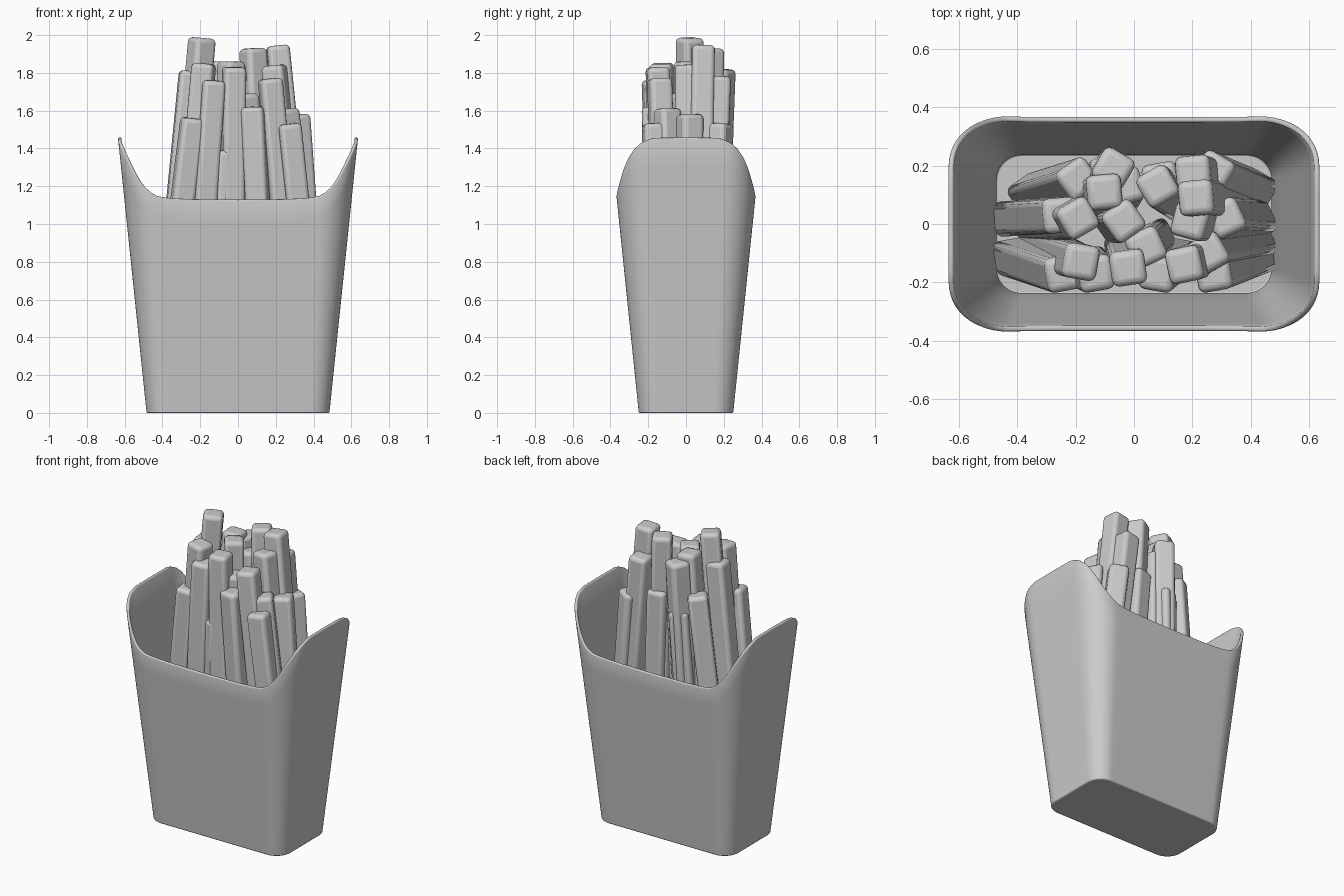
import bpy, bmesh, math
from mathutils import Vector, Matrix

if "Cube" in bpy.data.objects:
    bpy.data.objects.remove(bpy.data.objects["Cube"])


def finish(name, bm):
    bmesh.ops.recalc_face_normals(bm, faces=bm.faces)
    me = bpy.data.meshes.new(name)
    bm.to_mesh(me)
    bm.free()
    ob = bpy.data.objects.new(name, me)
    bpy.context.collection.objects.link(ob)
    return ob


def smooth(ob, angle):
    bpy.ops.object.select_all(action='DESELECT')
    ob.select_set(True)
    bpy.context.view_layer.objects.active = ob
    bpy.ops.object.shade_smooth_by_angle(angle=math.radians(angle))


def bevel(ob, width, segs):
    b = ob.modifiers.new("bevel", 'BEVEL')
    b.width, b.segments, b.limit_method = width, segs, 'ANGLE'
    b.angle_limit = math.radians(50)


# Rim height along the corner: a = 0 at the front end of the arc, 1 at the side end
RIM = [(-1.3, 1.128), (-0.6, 1.130), (-0.3, 1.134), (-0.15, 1.138), (0, 1.147), (0.125, 1.165),
       (0.25, 1.195), (0.375, 1.24), (0.5, 1.297), (0.625, 1.352), (0.75, 1.396), (0.875, 1.426),
       (1, 1.443), (1.1, 1.450), (1.2, 1.455), (2, 1.457)]


def rim_height(a):
    for (a0, z0), (a1, z1) in zip(RIM, RIM[1:]):
        if a <= a1:
            return z0 + (z1 - z0) * max(0, (a - a0) / (a1 - a0))
    return RIM[-1][1]


def wall_point(a, z):
    """Point in the +x+y quarter of the flared rounded rectangle."""
    hx, hy = 0.484 + 0.104 * z, 0.25 + 0.103 * z
    r = 0.10 + 0.065 * z
    cx, cy = hx - r, hy - r
    if a < 0:
        return Vector((cx * (1 + a / 1.3), hy, z))
    if a > 1:
        return Vector((hx, cy * (2 - a), z))
    t = a * math.pi / 2
    return Vector((cx + r * math.sin(t), cy + r * math.cos(t), z))


quarter = [-1.3, -0.9, -0.6, -0.45, -0.3, -0.15] + [i / 16 for i in range(17)] + [1.1, 1.2, 1.5, 2]
# Walk the four quarters: +x+y, +x-y, -x-y, -x+y
around = [(a, 1, 1) for a in quarter] + [(a, 1, -1) for a in quarter[-2::-1]] \
    + [(a, -1, -1) for a in quarter[1:]] + [(a, -1, 1) for a in quarter[-2:0:-1]]


def ring(bm, height):
    verts = []
    for a, sx, sy in around:
        p = wall_point(a, height(a))
        verts.append(bm.verts.new((p.x * sx, p.y * sy, p.z)))
    return verts


def loft(bm, rows):
    n = len(around)
    for lo, hi in zip(rows, rows[1:]):
        for i in range(n):
            bm.faces.new((lo[i], lo[(i + 1) % n], hi[(i + 1) % n], hi[i]))


# Carton: lofted shell with flat floor and scooped rim
bm = bmesh.new()
rows = [ring(bm, lambda a, k=k: rim_height(a) * k) for k in (0, 0.03, 0.25, 0.5, 0.75, 0.9, 1)]
loft(bm, rows)
bm.faces.new(rows[0])
carton = finish("carton", bm)
if carton.data.polygons[-1].normal.z > 0:  # outside must face out before thickening
    carton.data.flip_normals()
smooth(carton, 50)
sol = carton.modifiers.new("thickness", 'SOLIDIFY')
sol.thickness, sol.offset = 0.018, -1
bevel(carton, 0.006, 2)

# Fries: tip x, y, z and twist in degrees; each leans in from the carton floor
FRIES = [
    (-0.19, 0.02, 1.985, 30), (-0.18, -0.13, 1.85, -10), (-0.10, 0.11, 1.86, 5),
    (-0.19, 0.155, 1.62, 35), (-0.07, 0.19, 1.82, -30), (-0.035, 0.01, 1.86, 35),
    (-0.02, -0.15, 1.83, 8), (0.08, 0.13, 1.93, 30), (0.21, 0.09, 1.945, 5),
    (0.20, 0.175, 1.78, 5), (0.27, 0.18, 1.53, -30), (0.19, 0.01, 1.84, -15),
    (0.17, -0.14, 1.77, 12), (0.31, 0.02, 1.58, 25), (0.25, -0.10, 1.61, 30),
    (0.27, -0.17, 1.53, 10), (0.08, -0.17, 1.62, -10), (0.04, -0.08, 1.69, 25),
    (-0.13, -0.17, 1.76, 10), (-0.24, -0.17, 1.56, 10), (-0.07, -0.17, 1.39, 0),
    (-0.25, 0.03, 1.81, 5), (-0.03, 0.13, 1.75, 15), (0.09, 0.15, 1.58, 10),
    (-0.08, 0.18, 1.50, 20),
]
for i, (x, y, z, twist) in enumerate(FRIES):
    tip = Vector((x, y, z))
    base = Vector((max(-0.42, min(0.42, 1.9 * x)), 0.65 * y, 0.08))
    axis = tip - base
    w = 0.07 if z < 1.45 else 0.12
    bm = bmesh.new()
    bmesh.ops.create_cube(bm, size=1, matrix=Matrix.Diagonal((w, w, axis.length, 1)))
    ob = finish("fry_%02d" % (i + 1), bm)
    # Shortest-arc lean, then twist about the fry's own axis
    rot = Vector((0, 0, 1)).rotation_difference(axis).to_matrix().to_4x4()
    ob.matrix_world = Matrix.Translation((tip + base) / 2) @ rot @ Matrix.Rotation(math.radians(twist), 4, 'Z')
    smooth(ob, 60)
    bevel(ob, 0.024, 3)
